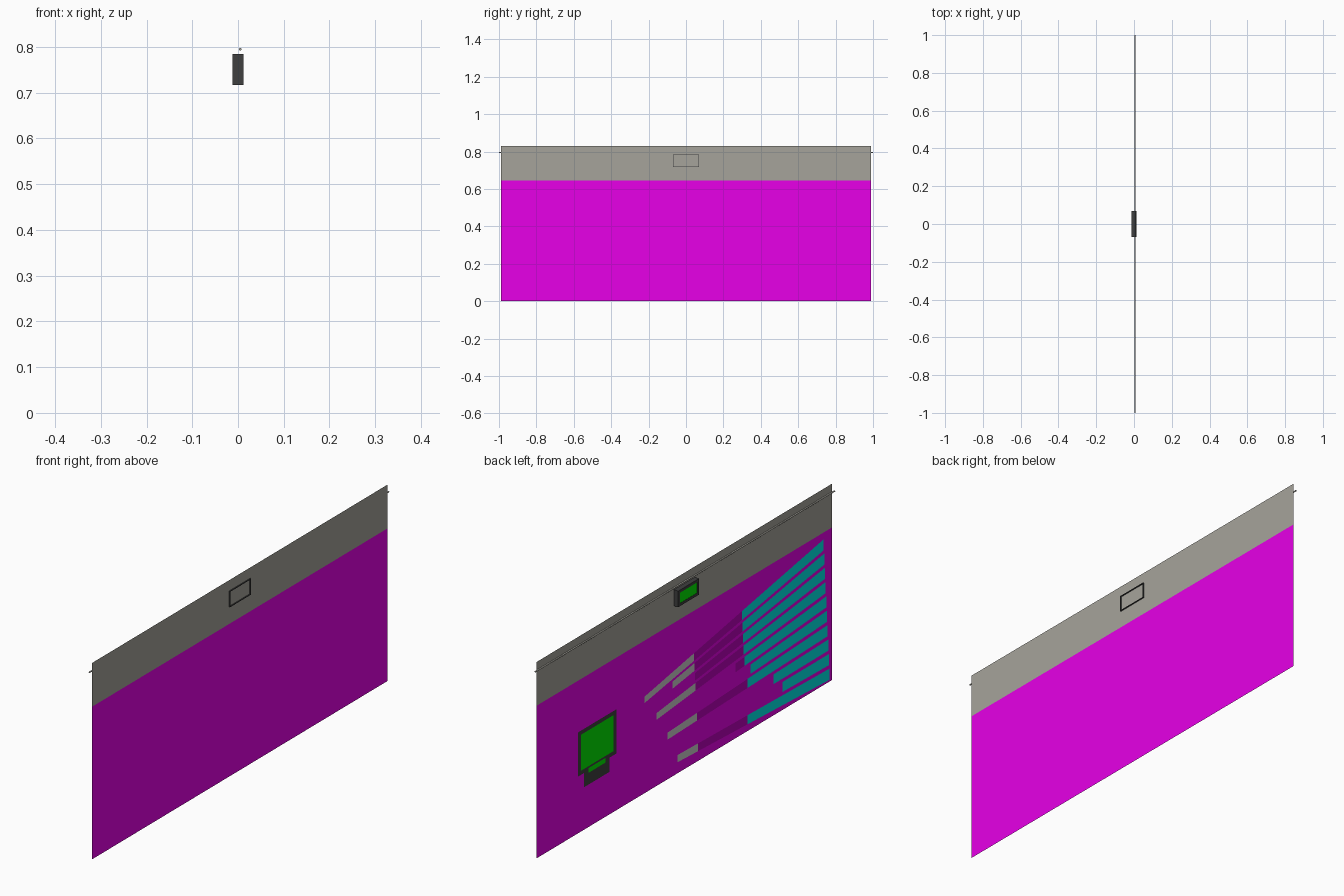
import bpy, math

if "Cube" in bpy.data.objects:
    bpy.data.objects.remove(bpy.data.objects["Cube"])

PANEL_X = 0.008


def material(name, rgb):
    m = bpy.data.materials.new(name)
    m.diffuse_color = (*rgb, 1)
    m.use_nodes = True
    m.node_tree.nodes["Principled BSDF"].inputs["Base Color"].default_value = m.diffuse_color
    return m


MAGENTA = material("magenta", (0.8, 0.0, 0.8))
PURPLE = material("purple", (0.5, 0.0, 0.5))
TEAL = material("teal", (0.0, 0.8, 0.8))
GREEN = material("green", (0.0, 0.8, 0.0))
BLACK = material("black", (0.05, 0.05, 0.05))
BAND = material("warm_grey", (0.38, 0.37, 0.33))


def mesh(name, verts, faces, mat=None):
    me = bpy.data.meshes.new(name)
    me.from_pydata(verts, [], faces)
    ob = bpy.data.objects.new(name, me)
    bpy.context.collection.objects.link(ob)
    if mat:
        me.materials.append(mat)
    return ob


def quads(name, x, polys, mat=None):
    """Flat patches in the yz plane; each polygon is a list of (y, z)."""
    verts, faces = [], []
    for p in polys:
        faces.append([len(verts) + i for i in range(len(p))])
        verts += [(x, y, z) for y, z in reversed(p)]
    return mesh(name, verts, faces, mat)


def rect(y0, y1, z0, z1):
    return [(y0, z0), (y1, z0), (y1, z1), (y0, z1)]


# Main sheet and upper band
quads("lower_sheet", PANEL_X, [rect(-0.988, 0.988, 0, 0.645)], MAGENTA)
quads("upper_band", PANEL_X, [rect(-0.988, 0.988, 0.645, 0.83)], BAND)

# Hanging rod
bpy.ops.mesh.primitive_cylinder_add(vertices=12, radius=0.003, depth=2,
                                    location=(0.005, 0, 0.795),
                                    rotation=(math.pi / 2, 0, 0))
rod = bpy.context.object
rod.name = "rod"
rod.data.materials.append(BAND)

# Open-backed display housing: outer walls, front rim, recess, inner walls
loops = [(0.0125, 0.067, 0.031), (0.0125, 0.07, 0.034), (-0.0125, 0.07, 0.034),
         (-0.0125, 0.058, 0.0225), (-0.009, 0.058, 0.0225),
         (-0.009, 0.067, 0.031)]
verts = [(x, sy * hy, 0.751 + sz * hz) for x, hy, hz in loops
         for sy, sz in ((-1, -1), (1, -1), (1, 1), (-1, 1))]
n = len(loops)
faces = [(4 * a + i, 4 * a + (i + 1) % 4,
          4 * ((a + 1) % n) + (i + 1) % 4, 4 * ((a + 1) % n) + i)
         for a in range(n) for i in range(4)]
mesh("display_housing", verts, faces, BLACK)
quads("display_screen", -0.0115, [rect(-0.058, 0.058, 0.7285, 0.7735)], GREEN)

# Flat device icon on the sheet
quads("icon_frame", PANEL_X - 0.0006,
      [rect(0.455, 0.71, 0.24, 0.427), rect(0.502, 0.67, 0.18, 0.24)], BLACK)
quads("icon_screen", PANEL_X - 0.0012,
      [rect(0.475, 0.69, 0.258, 0.41), rect(0.528, 0.642, 0.23, 0.25)], GREEN)

# Bars fanning out from a distant point: (teal start, purple start, grey start)
FOCUS_Y, FOCUS_Z = 1.93, 0.119
BARS = [(-0.385, -0.065, 0.268), (-0.387, -0.068, 0.08), (-0.39, -0.07, None),
        (-0.395, -0.075, 0.187), (-0.4, -0.34, None), (-0.441, None, None),
        (-0.42, -0.085, 0.114), (-0.595, None, None), (-0.655, None, None),
        (-0.42, -0.092, 0.047)]


def bar_piece(top, y0, y1):
    def z(y, ze):
        return FOCUS_Z + (ze - FOCUS_Z) * (FOCUS_Y - y) / (FOCUS_Y + 0.95)
    low = top - 0.047
    return [(y0, z(y0, low)), (y1, z(y1, low)), (y1, z(y1, top)), (y0, z(y0, top))]


teal, purple, grey = [], [], []
for i, (t, p, g) in enumerate(BARS):
    top = 0.62 - 0.0627 * i
    teal.append(bar_piece(top, -0.93 - 0.0045 * i, t))
    if p is not None:
        purple.append(bar_piece(top, t, p))
    if g is not None:
        grey.append(bar_piece(top, p, g))
quads("teal_bars", PANEL_X - 0.0006, teal, TEAL)
quads("purple_bars", PANEL_X - 0.0006, purple, PURPLE)
quads("grey_bars", PANEL_X - 0.0006, grey)
